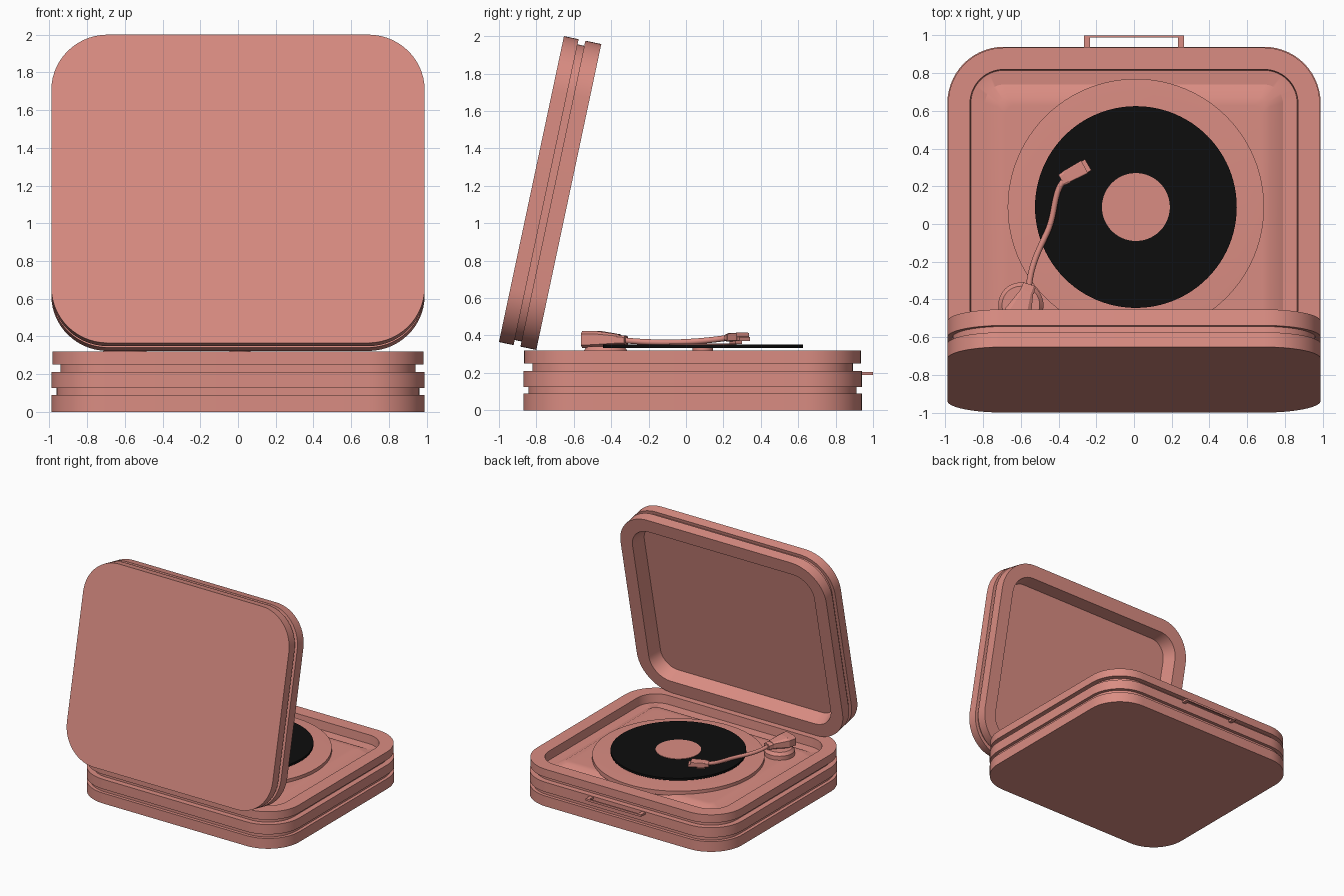
import bpy, bmesh, math
from mathutils import Vector, Matrix

if "Cube" in bpy.data.objects:
    bpy.data.objects.remove(bpy.data.objects["Cube"])


def material(name, rgb):
    m = bpy.data.materials.new(name)
    m.diffuse_color = (*rgb, 1)
    m.use_nodes = True
    m.node_tree.nodes["Principled BSDF"].inputs["Base Color"].default_value = m.diffuse_color
    return m


SALMON = material("salmon", (0.70, 0.265, 0.225))
BLACK = material("vinyl black", (0.004, 0.004, 0.004))


def loft(name, rings, mat=SALMON, smooth=True, matrix=None):
    """Skin a list of equal-length point rings and cap both ends."""
    bm = bmesh.new()
    vs = [[bm.verts.new(p) for p in ring] for ring in rings]
    n = len(vs[0])
    for a, b in zip(vs, vs[1:]):
        for i in range(n):
            j = (i + 1) % n
            bm.faces.new((a[i], a[j], b[j], b[i]))
    bm.faces.new(vs[0][::-1])
    bm.faces.new(vs[-1])
    bmesh.ops.recalc_face_normals(bm, faces=bm.faces)
    me = bpy.data.meshes.new(name)
    bm.to_mesh(me)
    bm.free()
    if matrix:
        me.transform(matrix)
    me.materials.append(mat)
    ob = bpy.data.objects.new(name, me)
    bpy.context.collection.objects.link(ob)
    if smooth:
        bpy.ops.object.select_all(action='DESELECT')
        ob.select_set(True)
        bpy.context.view_layer.objects.active = ob
        bpy.ops.object.shade_smooth_by_angle(angle=math.radians(30))
    return ob


def rounded(hx, hy, cy, r, inset, z, steps=14):
    """Rounded rectangle outline pulled in by inset."""
    hx, hy, r = hx - inset, hy - inset, max(r - inset, 0.05)
    pts = []
    for k, (sx, sy) in enumerate(((1, 1), (-1, 1), (-1, -1), (1, -1))):
        for i in range(steps + 1):
            a = math.pi / 2 * (k + i / steps)
            pts.append((sx * (hx - r) + r * math.cos(a),
                        cy + sy * (hy - r) + r * math.sin(a), z))
    return pts


def disc(name, c, profile, mat=SALMON, n=96):
    """Turned part from (radius, z) pairs."""
    loft(name, [[(c[0] + r * math.cos(2 * math.pi * i / n),
                  c[1] + r * math.sin(2 * math.pi * i / n), z) for i in range(n)]
                for r, z in profile], mat)


def box(name, x0, x1, y0, y1, z0, z1):
    loft(name, [[(x0, y0, z), (x1, y0, z), (x1, y1, z), (x0, y1, z)] for z in (z0, z1)],
         smooth=False)


def bar(name, stations, chamfer=0.35):
    """Chamfered bar through (centre, half width, half height) stations."""
    d = Vector(stations[-1][0]) - Vector(stations[0][0])
    side = Vector((d.y, -d.x, 0)).normalized()
    k = 1 - chamfer
    shape = ((1, -k), (1, k), (k, 1), (-k, 1), (-1, k), (-1, -k), (-k, -1), (k, -1))
    loft(name, [[Vector(p) + side * u * w + Vector((0, 0, v * h)) for u, v in shape]
                for p, w, h in stations], smooth=False)


# case: grooved outside, rim, trough and raised deck inside
case = [(0, 0), (0, .09), (.028, .09), (.028, .125), (0, .125), (0, .21), (.048, .21),
        (.048, .25), (.005, .25), (.005, .32), (.12, .32), (.125, .245), (.20, .24),
        (.27, .278), (.31, .28)]
loft("case", [rounded(.99, .905, .035, .30, i, z) for i, z in case])

# lid: same style of shell, leaning back 12 degrees
lid = [(0, 0), (0, .08), (.028, .08), (.028, .117), (0, .117), (0, .204),
       (.115, .204), (.15, .09)]
t = math.radians(12)
s, c = math.sin(t), math.cos(t)
lid_matrix = Matrix(((-1, 0, 0, 0), (0, s, c, -1.0), (0, c, -s, .365), (0, 0, 0, 1)))
loft("lid", [rounded(.99, .836, .836, .30, i, z) for i, z in lid], matrix=lid_matrix)

# carrying handle
for x, side in ((-.25, "left"), (.25, "right")):
    box("handle_post_" + side, x - .016, x + .016, .90, 1.0, .188, .206)
box("handle_bar", -.24, .24, .988, 1.0, .188, .206)

# platter, hub, record and label
mid = (.01, .09)
disc("platter", mid, [(.68, .27), (.68, .308), (.60, .312)])
disc("hub", mid, [(.055, .30), (.055, .336)], n=32)
disc("record", mid, [(.535, .333), (.535, .352)], BLACK)
disc("record_label", mid, [(.18, .345), (.18, .356)])

# tonearm pivot
disc("pivot_base", (-.60, -.43), [(.12, .27), (.12, .315), (.10, .34)], n=48)
bar("pivot_block", [((-.625, -.54, .378), .075, .046), ((-.615, -.47, .380), .072, .044),
                    ((-.567, -.355, .378), .034, .028)])
bar("pivot_collar", [((-.567, -.36, .376), .038, .026), ((-.553, -.32, .374), .034, .024)])

# curved arm
cu = bpy.data.curves.new("arm_path", 'CURVE')
cu.dimensions = '3D'
cu.bevel_depth = .016
cu.bevel_resolution = 3
cu.use_fill_caps = True
path = [(-.557, -.33, .374), (-.55, -.25, .366), (-.50, -.12, .362), (-.445, -.02, .364),
        (-.425, .08, .370), (-.41, .17, .380), (-.38, .23, .388), (-.33, .265, .392)]
sp = cu.splines.new('NURBS')
sp.points.add(len(path) - 1)
for pt, p in zip(sp.points, path):
    pt.co = (*p, 1)
sp.order_u = 4
sp.use_endpoint_u = True
sp.resolution_u = 6
arm = bpy.data.objects.new("tonearm", cu)
bpy.context.collection.objects.link(arm)
bpy.ops.object.select_all(action='DESELECT')
arm.select_set(True)
bpy.context.view_layer.objects.active = arm
bpy.ops.object.convert(target='MESH')
arm = bpy.context.object
arm.data.materials.clear()
arm.data.materials.append(SALMON)
bpy.ops.object.shade_smooth_by_angle(angle=math.radians(40))

# head shell with cartridge
bar("head_collar", [((-.385, .233, .388), .032, .02), ((-.355, .25, .390), .036, .022)])
bar("head_shell", [((-.36, .25, .390), .034, .022), ((-.262, .303, .393), .038, .022)], .15)
bar("head_tip", [((-.27, .298, .384), .034, .013), ((-.243, .314, .381), .034, .011)], .15)
bar("cartridge", [((-.36, .25, .366), .02, .012), ((-.30, .282, .366), .02, .012)], .1)
